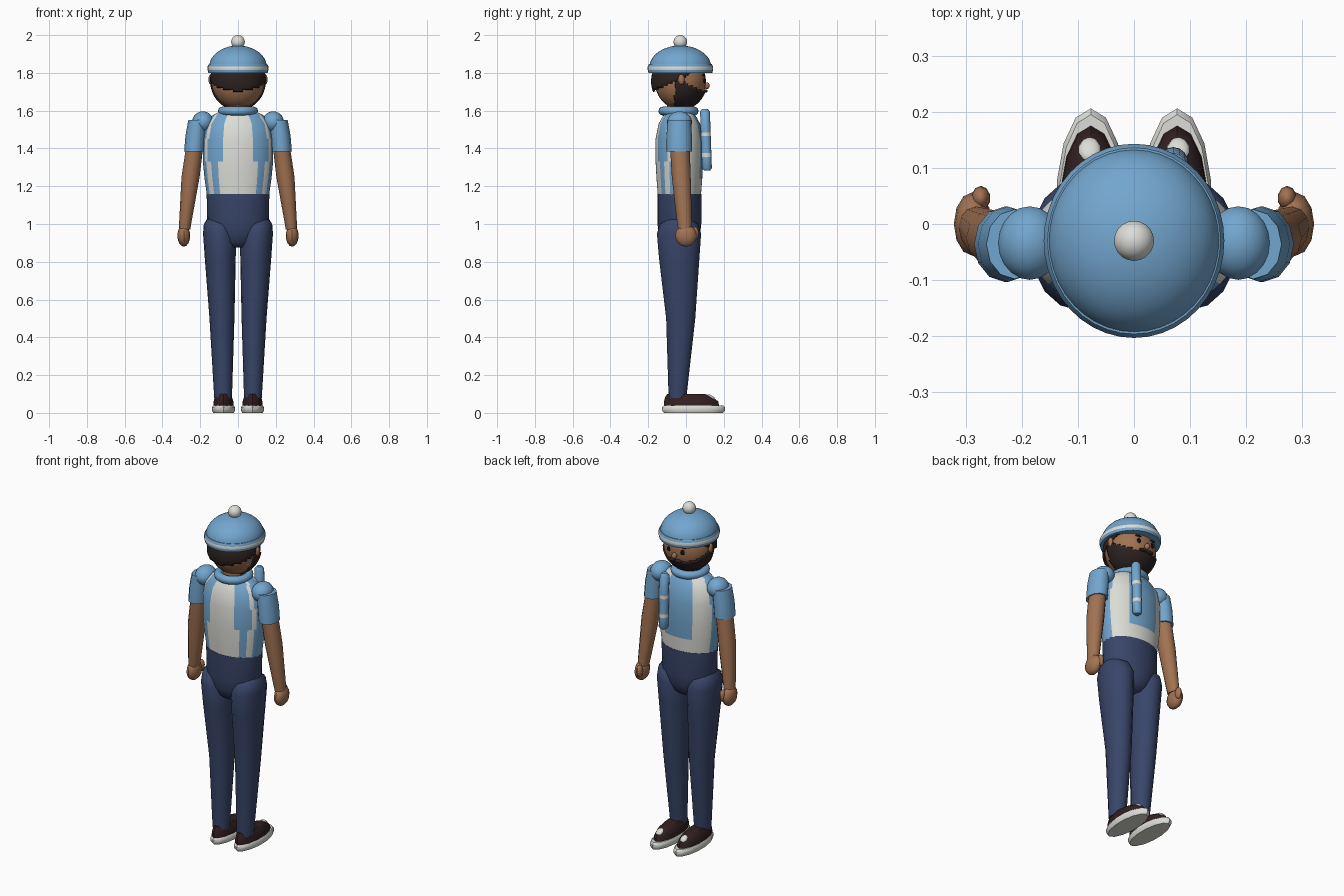
import bpy
import bmesh
import math
from mathutils import Matrix, Vector

default_cube = bpy.data.objects.get("Cube")
if default_cube:
    bpy.data.objects.remove(default_cube, do_unlink=True)


def material(name, red, green, blue):
    mat = bpy.data.materials.new(name)
    mat.use_nodes = True
    colour = (red, green, blue, 1)
    mat.diffuse_color = colour
    shader = mat.node_tree.nodes["Principled BSDF"]
    shader.inputs["Base Color"].default_value = colour
    shader.inputs["Roughness"].default_value = 0.8
    return mat


sky = material("sky blue", 0.17, 0.38, 0.62)
white = material("off white", 0.72, 0.72, 0.68)
navy = material("navy cloth", 0.04, 0.06, 0.14)
skin = material("brown skin", 0.36, 0.17, 0.085)
hair_brown = material("dark hair", 0.025, 0.016, 0.015)
shoe_brown = material("dark shoe leather", 0.03, 0.014, 0.015)
black = material("eye black", 0.006, 0.006, 0.007)


def finish(name, bm, mats, rule=None, angle=40):
    """Turn a bmesh into a shaded object; rule maps a face centre to a material."""
    bmesh.ops.recalc_face_normals(bm, faces=bm.faces)
    if rule:
        for face in bm.faces:
            face.material_index = rule(face.calc_center_median())
    mesh = bpy.data.meshes.new(name)
    bm.to_mesh(mesh)
    bm.free()
    for mat in mats:
        mesh.materials.append(mat)
    obj = bpy.data.objects.new(name, mesh)
    bpy.context.collection.objects.link(obj)
    bpy.ops.object.select_all(action="DESELECT")
    obj.select_set(True)
    bpy.context.view_layer.objects.active = obj
    bpy.ops.object.shade_smooth_by_angle(angle=math.radians(angle))
    return obj


def loft(name, rings, mats, sides=16, rule=None, side=1, angle=40):
    """Skin a stack of ellipses given as (z, centre x, centre y, radius x, radius y)."""
    bm = bmesh.new()
    loops = []
    for z, cx, cy, rx, ry in rings:
        turns = [math.tau * i / sides for i in range(sides)]
        loops.append([bm.verts.new((side * cx + rx * math.sin(t), cy - ry * math.cos(t), z))
                      for t in turns])
    for low, high in zip(loops, loops[1:]):
        for i in range(sides):
            j = (i + 1) % sides
            bm.faces.new((low[i], low[j], high[j], high[i]))
    bm.faces.new(loops[0][::-1])
    bm.faces.new(loops[-1])
    return finish(name, bm, mats, rule, angle)


def ellipsoid(name, centre, radii, mat, sides=16, keep=None, tilt=0):
    """A stretched sphere; keep optionally trims it to a shell by face centre."""
    bm = bmesh.new()
    bmesh.ops.create_uvsphere(bm, u_segments=sides, v_segments=max(8, sides * 2 // 3), radius=1)
    matrix = (Matrix.Translation(centre) @ Matrix.Rotation(math.radians(tilt), 4, "X")
              @ Matrix.Diagonal((*radii, 1)))
    bm.transform(matrix)
    if keep:
        extra = [f for f in bm.faces if not keep(f.calc_center_median())]
        bmesh.ops.delete(bm, geom=extra, context="FACES")
    obj = finish(name, bm, [mat])
    if keep:
        shell = obj.modifiers.new("thickness", "SOLIDIFY")
        shell.thickness = 0.01
        shell.offset = -1
    return obj


# Shirt with uneven vertical stripes, chosen by direction around the body
def shirt_stripe(p):
    turn = math.degrees(math.atan2(abs(p.x) / 0.185, -(p.y + 0.035) / 0.125))
    if turn > 150:
        return 1 if p.z < 1.24 else 0
    low = p.z < 1.33
    back_panel = turn < (35 if low else 25)
    flank = 48 < turn < 66 if low else 58 < turn < 68
    chest = 112 < turn < 150
    return 1 if back_panel or flank or chest else 0


loft("shirt", [
    (1.15, 0, -0.035, 0.164, 0.114), (1.24, 0, -0.035, 0.177, 0.121),
    (1.33, 0, -0.035, 0.186, 0.126), (1.45, 0, -0.035, 0.187, 0.126),
    (1.53, 0, -0.035, 0.172, 0.11), (1.575, 0, -0.035, 0.135, 0.085),
    (1.61, 0, -0.035, 0.07, 0.06)], [sky, white], 72, shirt_stripe)

# Trousers
loft("trouser_hips", [
    (0.875, 0, -0.035, 0.06, 0.06), (0.9, 0, -0.035, 0.1, 0.09),
    (0.95, 0, -0.035, 0.14, 0.11), (1.01, 0, -0.035, 0.163, 0.117),
    (1.16, 0, -0.035, 0.166, 0.117)], [navy], 24)

for side, label in ((1, "left"), (-1, "right")):
    loft(label + "_trouser_leg", [
        (0.08, 0.079, -0.045, 0.047, 0.047), (0.5, 0.085, -0.028, 0.066, 0.077),
        (0.82, 0.094, -0.036, 0.082, 0.107), (0.95, 0.098, -0.037, 0.087, 0.117),
        (1.0, 0.105, -0.037, 0.076, 0.1), (1.025, 0.115, -0.037, 0.05, 0.06)],
        [navy], 16, side=side)

    # Shoes
    loft(label + "_shoe_sole", [
        (0, 0.077, 0.04, 0.056, 0.156), (0.012, 0.077, 0.04, 0.062, 0.166),
        (0.03, 0.077, 0.04, 0.062, 0.166), (0.04, 0.077, 0.04, 0.056, 0.155)],
        [white], 14, side=side)
    loft(label + "_shoe_upper", [
        (0.03, 0.077, 0.03, 0.056, 0.147), (0.06, 0.077, 0.027, 0.054, 0.144),
        (0.085, 0.077, 0.015, 0.046, 0.125), (0.1, 0.077, 0, 0.035, 0.1)],
        [shoe_brown], 14, side=side)
    ellipsoid(label + "_shoe_patch", (side * 0.079, 0.133, 0.082), (0.02, 0.025, 0.01),
              white, 10, tilt=-33)

    # Shoulders, sleeves, arms and hands
    ellipsoid(label + "_shoulder", (side * 0.186, -0.034, 1.54), (0.057, 0.066, 0.056), sky, 20)
    loft(label + "_sleeve", [
        (1.385, 0.231, -0.036, 0.054, 0.067), (1.47, 0.224, -0.036, 0.054, 0.067),
        (1.55, 0.213, -0.036, 0.05, 0.062)], [sky], 12, side=side)
    loft(label + "_arm", [
        (0.97, 0.283, -0.005, 0.03, 0.036), (1.0, 0.28, -0.008, 0.032, 0.039),
        (1.25, 0.251, -0.025, 0.048, 0.05), (1.42, 0.228, -0.033, 0.045, 0.052)],
        [skin], 12, side=side)
    ellipsoid(label + "_hand", (side * 0.287, 0, 0.938), (0.034, 0.057, 0.058), skin, 12)
    ellipsoid(label + "_thumb", (side * 0.273, 0.046, 0.95), (0.017, 0.022, 0.035), skin, 10)

    # Paired face details
    ellipsoid(label + "_ear", (side * 0.144, -0.025, 1.765), (0.013, 0.018, 0.028), skin, 12)
    ellipsoid(label + "_eye", (side * 0.044, 0.095, 1.758), (0.014, 0.008, 0.015), black, 12)
    ellipsoid(label + "_eyebrow", (side * 0.046, 0.092, 1.788), (0.022, 0.009, 0.006),
              hair_brown, 12)
    ellipsoid(label + "_moustache", (side * 0.022, 0.104, 1.704), (0.026, 0.011, 0.009),
              hair_brown, 12)

# Head
HEAD = Vector((0, -0.03, 1.755))
loft("neck", [(1.57, 0, -0.04, 0.06, 0.06), (1.68, 0, -0.04, 0.06, 0.06)], [skin])
ellipsoid("head", HEAD, (0.141, 0.135, 0.148), skin, 32)
ellipsoid("nose", (0, 0.11, 1.732), (0.014, 0.016, 0.018), skin, 12)
ellipsoid("hair", HEAD, (0.149, 0.155, 0.152), hair_brown, 64,
          lambda p: p.y < 0.02 and p.z > 1.7 + 0.45 * (p.y + 0.185))
ellipsoid("beard", HEAD, (0.147, 0.142, 0.153), hair_brown, 64,
          lambda p: p.y > -0.06 and p.z < 1.69 + 0.06 * min(1, (0.11 - p.y) / 0.12))

# Knitted hat with a striped brim and a bobble
dome = [(1.83 + 0.115 * math.sin(a), 0, -0.03, 0.153 * math.cos(a), 0.164 * math.cos(a))
        for a in [math.pi / 2 * i / 10.2 for i in range(11)]]
loft("hat_dome", dome, [sky], 40)
loft("hat_brim", [
    (1.8, 0, -0.03, 0.157, 0.169), (1.816, 0, -0.03, 0.161, 0.173),
    (1.834, 0, -0.03, 0.161, 0.173), (1.847, 0, -0.03, 0.154, 0.166)],
    [sky, white], 40, lambda p: 1 if 1.816 < p.z < 1.834 and Vector((p.x, p.y + 0.03)).length > 0.1 else 0)
ellipsoid("hat_bobble", (0, -0.03, 1.964), (0.036, 0.036, 0.036), white, 20)

# Scarf wrapped round the neck, with a striped hanging end
MAJOR, MINOR = 0.083, 0.023
bm = bmesh.new()
circle = bmesh.ops.create_circle(bm, segments=12, radius=MINOR)
bm.transform(Matrix.Translation((MAJOR, 0, 0)) @ Matrix.Rotation(math.pi / 2, 4, "X"))
bmesh.ops.spin(bm, geom=bm.verts[:] + bm.edges[:], cent=(0, 0, 0), axis=(0, 0, 1),
               angle=math.tau, steps=32, use_merge=True)
bmesh.ops.remove_doubles(bm, verts=bm.verts, dist=0.0001)
bm.transform(Matrix.Translation((0, -0.04, 1.598)))
finish("scarf_loop", bm, [sky])


def tail_ring(z, radius):
    return (z, 0.07, 0.1 + (1.61 - z) * 0.035, radius, radius)


tail = [(1.283, 0.016), (1.295, 0.026), (1.355, 0.026), (1.375, 0.026),
        (1.465, 0.026), (1.485, 0.026), (1.595, 0.026), (1.61, 0.014)]
loft("scarf_end", [tail_ring(z, r) for z, r in tail], [sky, white], 14,
     lambda p: 1 if 1.355 < p.z < 1.375 or 1.465 < p.z < 1.485 else 0)
